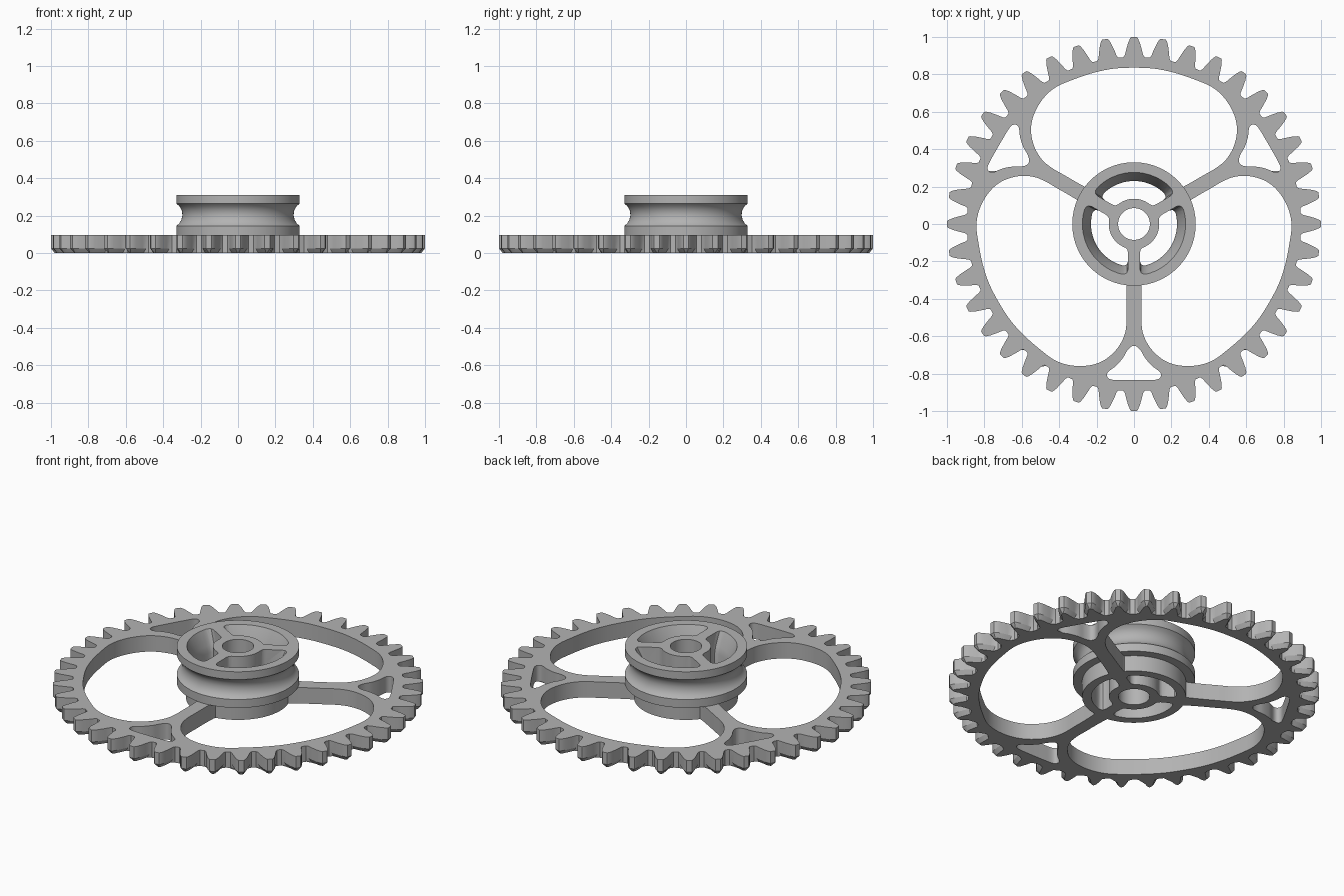
import bpy, bmesh, math
from math import pi, sin, cos, asin, atan2
from mathutils import Vector, Matrix

cube = bpy.data.objects.get("Cube")
if cube:
    bpy.data.objects.remove(cube, do_unlink=True)

TEETH = 40
PITCH = 2 * pi / TEETH
THICK = 0.095
SPOKES = [pi / 6 + i * 2 * pi / 3 for i in range(3)]

grey = bpy.data.materials.new("grey metal")
grey.use_nodes = True
grey.diffuse_color = (0.45, 0.45, 0.45, 1)
grey.node_tree.nodes["Principled BSDF"].inputs["Base Color"].default_value = (0.45, 0.45, 0.45, 1)


def polar(r, a):
    return Vector((r * cos(a), r * sin(a)))


def turned(points, a):
    return [Matrix.Rotation(a, 2) @ Vector(p) for p in points]


def circle(r, n=64):
    return [polar(r, 2 * pi * i / n) for i in range(n)]


def smooth(points, steps=5):
    """Closed smooth curve through the points."""
    out, n = [], len(points)
    for i in range(n):
        a, b, c, d = (Vector(points[(i + k) % n]) for k in (-1, 0, 1, 2))
        for s in range(steps):
            t = s / steps
            out.append(b + (c - a) * (t / 2) + (2 * a - 5 * b + 4 * c - d) * (t * t / 2)
                       + (3 * b - a - 3 * c + d) * (t ** 3 / 2))
    return out


def link(name, mesh):
    obj = bpy.data.objects.new(name, mesh)
    bpy.context.collection.objects.link(obj)
    return obj


def evaluated_mesh(obj):
    bpy.context.view_layer.update()
    deps = bpy.context.evaluated_depsgraph_get()
    return bpy.data.meshes.new_from_object(obj.evaluated_get(deps), depsgraph=deps)


def finish(mesh, degrees):
    mesh.materials.clear()
    mesh.materials.append(grey)
    mesh.shade_smooth()
    mesh.set_sharp_from_angle(angle=math.radians(degrees))


# Tooth outline: radius and half angle, from root to tip
half_tooth = [(0.893, 0.064), (0.905, 0.054), (0.93, 0.046),
              (0.97, 0.032), (0.993, 0.021), (1.0, 0.014)]
outline = []
for i in range(TEETH):
    outline += [polar(r, i * PITCH - a) for r, a in half_tooth]
    outline += [polar(r, i * PITCH + a) for r, a in reversed(half_tooth)]

# Large window: one half beside a spoke, mirrored about the window's middle
side = [(0.36, 0.04), (0.45, 0.04), (0.53, 0.04), (0.60, 0.053), (0.67, 0.093),
        (0.727, 0.158), (0.755, 0.235), (0.757, 0.33), (0.73, 0.42), (0.67, 0.503)]
half = [polar(0.265, a) for a in (0.9, 0.55, 0.25)] + [Vector((0.275, 0.045))]
half += [Vector(p) for p in side] + [polar(0.837, a) for a in (0.8, 0.95)]
mid = turned(half, -pi / 3)
window = smooth(mid + [Vector((p.x, -p.y)) for p in reversed(mid)])

# Small three-cornered opening where each spoke forks
fork = [(0.657, 0.017), (0.68, 0.038), (0.72, 0.062), (0.76, 0.098),
        (0.79, 0.137), (0.815, 0.143), (0.832, 0.12), (0.835, 0.05)]
opening = smooth([(0.652, 0)] + fork + [(s, -t) for s, t in reversed(fork)])

# Flat gear plate with its openings
loops = [outline, circle(0.24)]
for a in SPOKES:
    loops += [turned(window, a + pi / 3), turned(opening, a)]
curve = bpy.data.curves.new("gear_outline", "CURVE")
curve.dimensions = "2D"
curve.fill_mode = "BOTH"
curve.extrude = THICK / 2
for loop in loops:
    spline = curve.splines.new("POLY")
    spline.points.add(len(loop) - 1)
    for point, co in zip(spline.points, loop):
        point.co = (co.x, co.y, 0, 1)
    spline.use_cyclic_u = True
pattern = link("gear_outline", curve)
gear_mesh = evaluated_mesh(pattern)
bpy.data.objects.remove(pattern, do_unlink=True)

# Chamfer the lower edges of the teeth
bm = bmesh.new()
bm.from_mesh(gear_mesh)
bmesh.ops.translate(bm, verts=bm.verts, vec=(0, 0, THICK / 2))
bmesh.ops.remove_doubles(bm, verts=bm.verts, dist=0.0001)
bmesh.ops.bisect_plane(bm, geom=bm.verts[:] + bm.edges[:] + bm.faces[:],
                       plane_co=(0, 0, 0.025), plane_no=(0, 0, 1))
for v in bm.verts:
    r = v.co.xy.length
    if v.co.z < 0.001 and r > 0.9:
        a = atan2(v.co.y, v.co.x)
        centre = round(a / PITCH) * PITCH
        off = math.copysign(max(abs(a - centre) - 0.018, 0.003), a - centre)
        v.co.xy = polar(min(r, 0.98), centre + off)
bmesh.ops.recalc_face_normals(bm, faces=bm.faces)
bm.to_mesh(gear_mesh)
bm.free()
finish(gear_mesh, 30)
link("gear_wheel", gear_mesh)

# Grooved pulley and hub, turned from a profile
profile = [(0.085, 0), (0.28, 0), (0.28, THICK), (0.33, THICK), (0.33, 0.145),
           (0.315, 0.157), (0.303, 0.177), (0.297, 0.203), (0.301, 0.228),
           (0.313, 0.25), (0.33, 0.264), (0.33, 0.31), (0.085, 0.31)]
SEG = 96
bm = bmesh.new()
rings = [[bm.verts.new((*polar(r, 2 * pi * i / SEG), z)) for r, z in profile] for i in range(SEG)]
for i in range(SEG):
    a, b = rings[i], rings[(i + 1) % SEG]
    for k in range(len(profile)):
        n = (k + 1) % len(profile)
        bm.faces.new((a[k], b[k], b[n], a[n]))
bmesh.ops.recalc_face_normals(bm, faces=bm.faces)
pulley_mesh = bpy.data.meshes.new("pulley")
bm.to_mesh(pulley_mesh)
bm.free()
pulley = link("pulley", pulley_mesh)


def sector(outer, inner=0.135, gap=0.032):
    """Rounded opening between two hub arms, centred on angle 0."""
    def edge(r):
        return pi / 3 - asin(gap / r)
    wide, narrow = edge(outer) - 0.13, edge(inner) - 0.12
    pts = [polar(outer, wide * i / 10) for i in range(11)]
    pts += [polar(outer - d, edge(outer - d) - e) for d, e in ((0.004, 0.07), (0.012, 0.025), (0.03, 0))]
    pts += [polar(inner + d, edge(inner + d) - e) for d, e in ((0.02, 0), (0.006, 0.03))]
    pts += [polar(inner, narrow * i / 6) for i in range(6, -1, -1)]
    return pts + [Vector((p.x, -p.y)) for p in reversed(pts[1:-1])]


# Cutter for the three hub openings, flaring towards the top
bm = bmesh.new()
for a in SPOKES:
    rows = [[bm.verts.new((*p, z)) for p in turned(sector(r), a + pi / 3)]
            for z, r in ((-0.02, 0.23), (0.19, 0.23), (0.23, 0.24), (0.33, 0.285))]
    for low, high in zip(rows, rows[1:]):
        for i in range(len(low)):
            j = (i + 1) % len(low)
            bm.faces.new((low[i], low[j], high[j], high[i]))
    bm.faces.new(rows[0])
    bm.faces.new(rows[-1])
bmesh.ops.recalc_face_normals(bm, faces=bm.faces)
cutter_mesh = bpy.data.meshes.new("hub_cutter")
bm.to_mesh(cutter_mesh)
bm.free()
cutter = link("hub_cutter", cutter_mesh)
cutter.hide_render = True

cut = pulley.modifiers.new("hub openings", "BOOLEAN")
cut.operation = "DIFFERENCE"
cut.solver = "EXACT"
cut.object = cutter
result = evaluated_mesh(pulley)
pulley.modifiers.clear()
pulley.data = result
bpy.data.objects.remove(cutter, do_unlink=True)
finish(result, 35)
